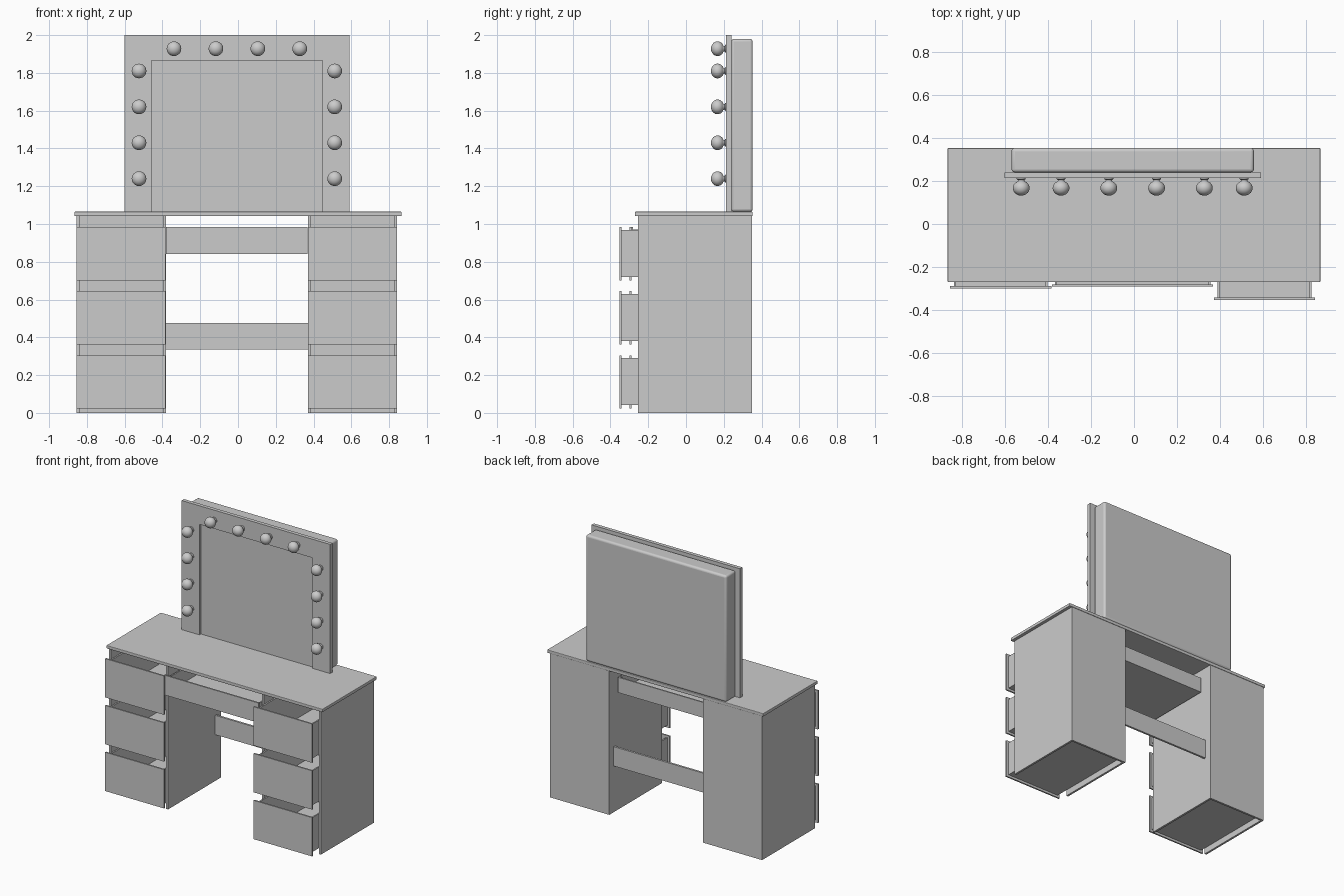
import bpy, bmesh, math
from mathutils import Matrix

if "Cube" in bpy.data.objects:
    bpy.data.objects.remove(bpy.data.objects["Cube"])

CX = -0.006   # axis of the pedestals, mirror and bulbs


def make_object(name, bm):
    bmesh.ops.recalc_face_normals(bm, faces=bm.faces)
    mesh = bpy.data.meshes.new(name)
    bm.to_mesh(mesh)
    bm.free()
    ob = bpy.data.objects.new(name, mesh)
    bpy.context.collection.objects.link(ob)
    return ob


def add_box(bm, x0, x1, y0, y1, z0, z1):
    m = (Matrix.Translation(((x0 + x1) / 2, (y0 + y1) / 2, (z0 + z1) / 2))
         @ Matrix.Diagonal((x1 - x0, y1 - y0, z1 - z0, 1)))
    bmesh.ops.create_cube(bm, size=1, matrix=m)


def boxes(name, *dims):
    bm = bmesh.new()
    for d in dims:
        add_box(bm, *d)
    return make_object(name, bm)


def bevel(ob, width, segments):
    mod = ob.modifiers.new("bevel", 'BEVEL')
    mod.width = width
    mod.segments = segments


def smooth(ob, angle=35):
    bpy.ops.object.select_all(action='DESELECT')
    ob.select_set(True)
    bpy.context.view_layer.objects.active = ob
    bpy.ops.object.shade_smooth_by_angle(angle=math.radians(angle))


def drawer(name, x0, x1, y0, y1, z0, z1, inset):
    """Open-topped tray with a larger front panel."""
    t = 0.01
    a, b, c, d = x0 + inset, x1 - inset, z0 + 0.017, z1 - 0.015
    f = y0 + 0.011
    boxes(name,
          (x0, x1, y0, f, z0, z1),
          (a, a + t, f, y1, c, d),
          (b - t, b, f, y1, c, d),
          (a + t, b - t, y1 - t, y1, c, d),
          (a + t, b - t, f, y1 - t, c, c + t))


# table top
top = boxes("table_top", (-0.866, 0.866, -0.27, 0.353, 1.042, 1.065))
bevel(top, 0.004, 2)

# two open-fronted pedestals, each with three drawers pulled out
W = 0.015
for side, sx, front in (("left", -1, -0.30), ("right", 1, -0.353)):
    x0, x1 = sorted((CX + sx * 0.376, CX + sx * 0.849))
    boxes(side + "_pedestal",
          (x0, x0 + W, -0.255, 0.35, 0, 1.042),
          (x1 - W, x1, -0.255, 0.35, 0, 1.042),
          (x0 + W, x1 - W, 0.35 - W, 0.35, 0, 1.042))
    for i in range(3):
        z = 0.024 + 0.339 * i
        drawer(f"{side}_drawer_{i + 1}", x0 + 0.001, x1 - 0.001, front, 0.325,
               z, z + 0.281, 0.018)

# centre drawer and the back rail between the pedestals
drawer("centre_drawer", CX - 0.374, CX + 0.374, -0.291, 0.27, 0.842, 0.985, 0.012)
boxes("back_rail", (CX - 0.376, CX + 0.376, 0.285, 0.30, 0.335, 0.475))

# rounded housing behind the mirror
housing = boxes("mirror_housing", (CX - 0.563, CX + 0.563, 0.24, 0.353, 1.065, 1.98))
bevel(housing, 0.015, 4)
smooth(housing)

# mirror frame, an upside-down U, with the glass set back in it
frame_outline = [(-0.595, 1.065), (-0.595, 2.0), (0.595, 2.0), (0.595, 1.065),
                 (0.453, 1.065), (0.453, 1.865), (-0.453, 1.865), (-0.453, 1.065)]
bm = bmesh.new()
face = bm.faces.new([bm.verts.new((CX + x, 0.213, z)) for x, z in frame_outline])
ext = bmesh.ops.extrude_face_region(bm, geom=[face])
bmesh.ops.translate(bm, vec=(0, 0.027, 0),
                    verts=[v for v in ext["geom"] if isinstance(v, bmesh.types.BMVert)])
make_object("mirror_frame", bm)
boxes("mirror_glass", (CX - 0.453, CX + 0.453, 0.23, 0.242, 1.065, 1.865))

# light bulbs: lathed profile of (radius, y) from the tip to the base
profile = [(0.0, 0.132)]
for k in range(1, 9):
    a = math.radians(k * 17)
    profile.append((0.039 * math.sin(a), 0.167 - 0.035 * math.cos(a)))
profile += [(0.016, 0.198), (0.014, 0.204), (0.021, 0.209), (0.021, 0.215)]

spots = [(x, 1.928) for x in (-0.333, -0.111, 0.111, 0.333)]
spots += [(s * 0.518, 1.24 + 0.19 * i) for s in (-1, 1) for i in range(4)]
for n, (x, z) in enumerate(spots):
    bm = bmesh.new()
    vs = [bm.verts.new((r, y, 0)) for r, y in profile]
    es = [bm.edges.new(p) for p in zip(vs, vs[1:])]
    bmesh.ops.spin(bm, geom=vs + es, cent=(0, 0, 0), axis=(0, 1, 0),
                   angle=math.tau, steps=24, use_merge=True)
    bmesh.ops.remove_doubles(bm, verts=bm.verts, dist=1e-5)
    bmesh.ops.translate(bm, vec=(CX + x, 0, z), verts=bm.verts)
    smooth(make_object(f"bulb_{n + 1}", bm), 50)
